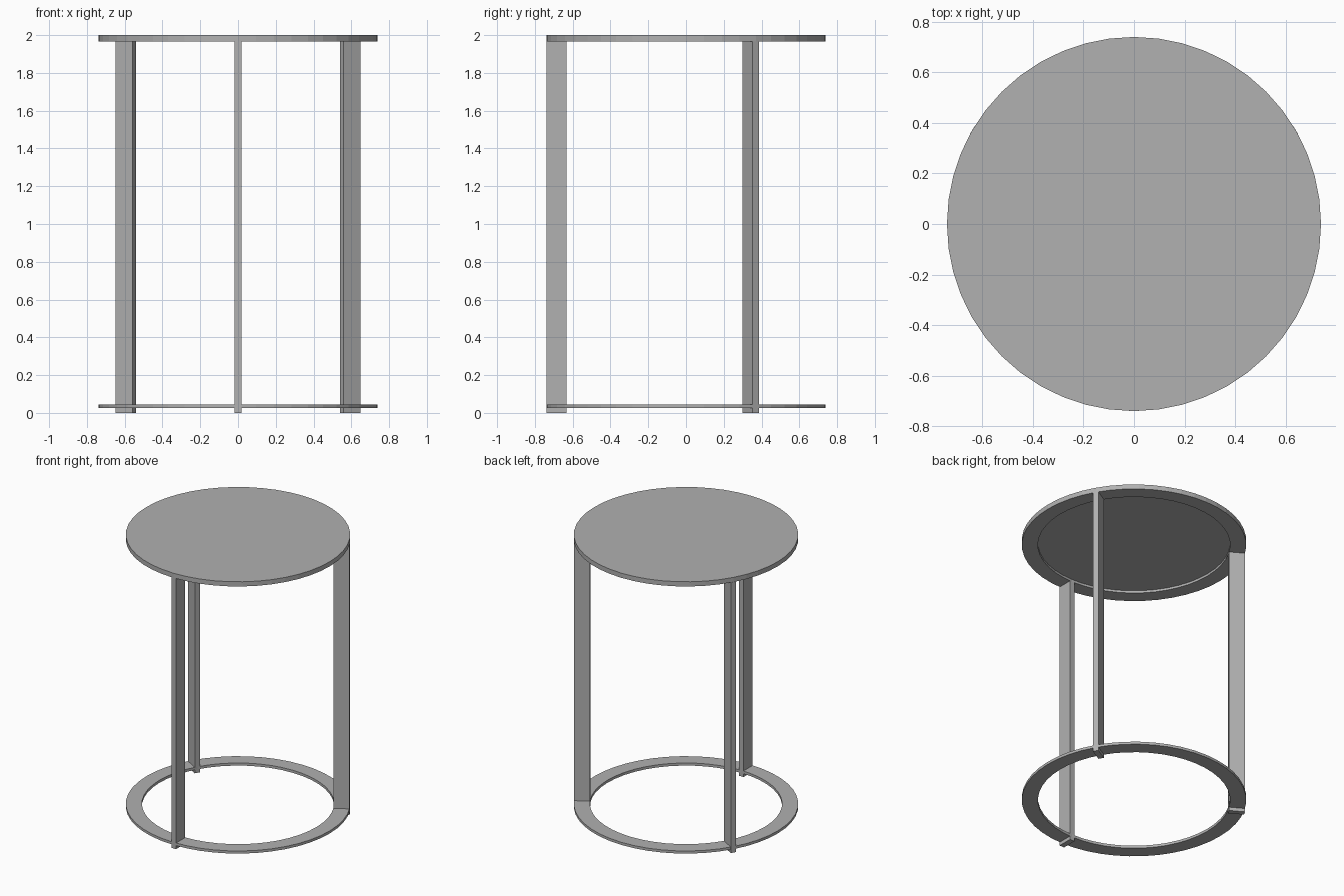
import bpy, bmesh, math
from mathutils import Matrix, Vector

if "Cube" in bpy.data.objects:
    bpy.data.objects.remove(bpy.data.objects["Cube"])

R_OUT, R_IN = 0.739, 0.633
SIDES = 48

# Dark grey finish shared by all parts
grey = bpy.data.materials.new("dark_grey")
grey.diffuse_color = (0.44, 0.44, 0.44, 1)
grey.use_nodes = True
grey.node_tree.nodes["Principled BSDF"].inputs["Base Color"].default_value = grey.diffuse_color


def make_object(name, bm):
    bmesh.ops.recalc_face_normals(bm, faces=bm.faces)
    mesh = bpy.data.meshes.new(name)
    bm.to_mesh(mesh)
    bm.free()
    mesh.materials.append(grey)
    obj = bpy.data.objects.new(name, mesh)
    bpy.context.collection.objects.link(obj)
    return obj


def lathe(name, profile, closed):
    """Revolve an (r, z) profile; an open profile gets flat caps at both ends."""
    bm = bmesh.new()
    loops = [[bm.verts.new((r * math.cos(a), r * math.sin(a), z))
              for a in (2 * math.pi * i / SIDES for i in range(SIDES))]
             for r, z in profile]
    pairs = list(zip(loops, loops[1:]))
    if closed:
        pairs.append((loops[-1], loops[0]))
    else:
        bm.faces.new(loops[0])
        bm.faces.new(loops[-1])
    for a, b in pairs:
        for i in range(SIDES):
            j = (i + 1) % SIDES
            bm.faces.new((a[i], a[j], b[j], b[i]))
    return make_object(name, bm)


# Round top with a recessed underside
lathe("table_top", [(R_IN, 1.983), (R_IN, 1.966), (R_OUT, 1.966), (R_OUT, 2.0)], False)

# Flat base ring
lathe("base_ring", [(R_IN, 0.025), (R_OUT, 0.025), (R_OUT, 0.044), (R_IN, 0.044)], True)

# Three radial flat-bar legs
for name, angle in (("front_leg", -90), ("back_right_leg", 30), ("back_left_leg", 150)):
    bm = bmesh.new()
    bmesh.ops.create_cube(bm, size=1)
    bmesh.ops.scale(bm, verts=bm.verts, vec=Vector((R_OUT - R_IN, 0.038, 1.966)))
    bmesh.ops.translate(bm, verts=bm.verts, vec=Vector(((R_OUT + R_IN) / 2, 0, 0.983)))
    bmesh.ops.rotate(bm, verts=bm.verts, cent=(0, 0, 0),
                     matrix=Matrix.Rotation(math.radians(angle), 3, 'Z'))
    make_object(name, bm)
